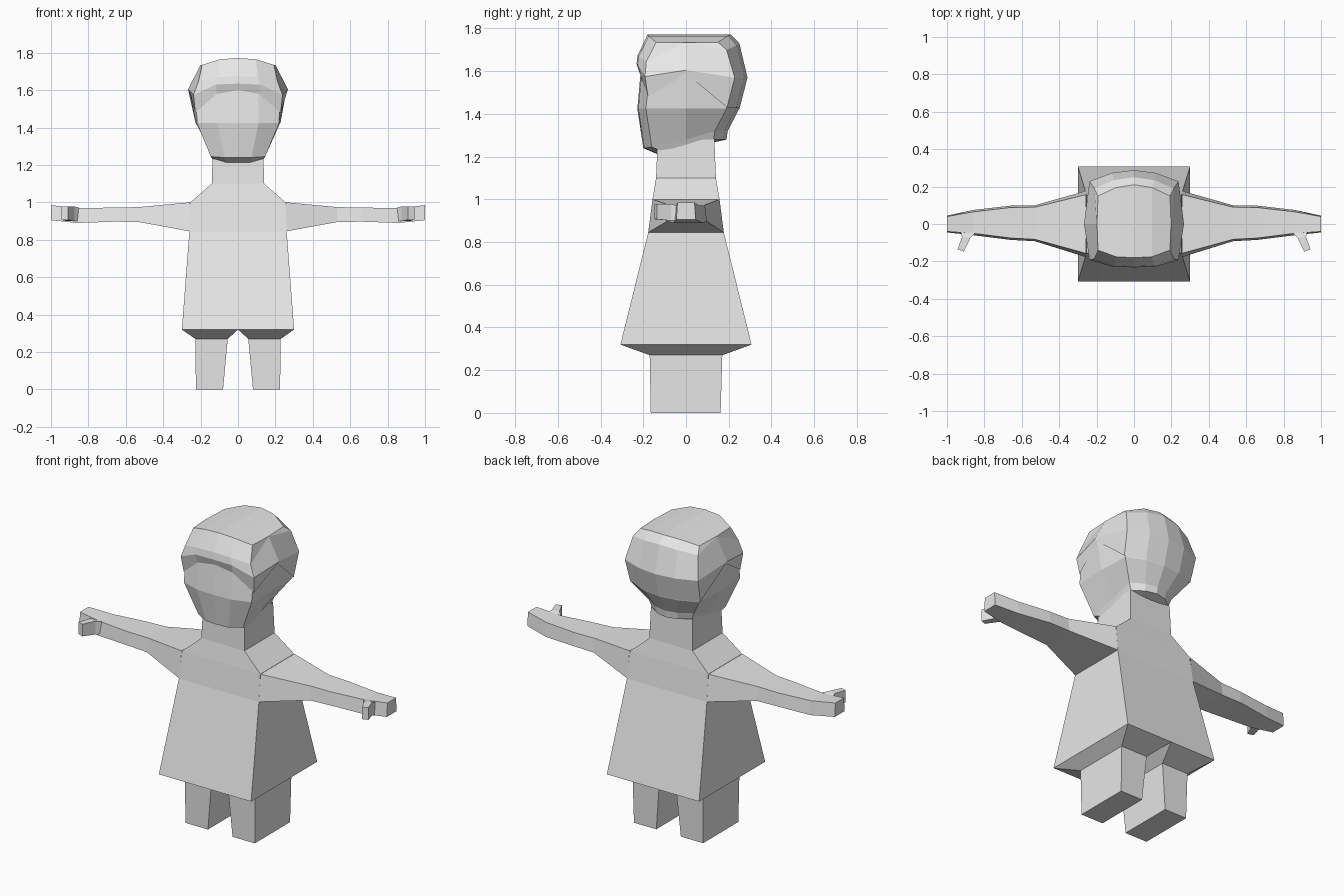
import bpy
import bmesh

cube = bpy.data.objects.get("Cube")
if cube:
    bpy.data.objects.remove(cube, do_unlink=True)

grey = bpy.data.materials.new("plain_grey")
grey.use_nodes = True
grey.diffuse_color = (0.8, 0.8, 0.8, 1)
grey.node_tree.nodes["Principled BSDF"].inputs["Base Color"].default_value = (0.8, 0.8, 0.8, 1)


def loft(name, rings, start=None, end=None):
    """Skin rings of equal length; start and end list the cap faces by ring index."""
    bm = bmesh.new()
    rows = [[bm.verts.new(p) for p in ring] for ring in rings]
    n = len(rows[0])
    for a, b in zip(rows, rows[1:]):
        for i in range(n):
            j = (i + 1) % n
            bm.faces.new((a[i], a[j], b[j], b[i]))
    for row, caps in ((rows[0], start), (rows[-1], end)):
        for cap in caps or []:
            bm.faces.new([row[i] for i in cap])
    bmesh.ops.recalc_face_normals(bm, faces=bm.faces)
    mesh = bpy.data.meshes.new(name)
    bm.to_mesh(mesh)
    bm.free()
    mesh.materials.append(grey)
    obj = bpy.data.objects.new(name, mesh)
    bpy.context.collection.objects.link(obj)
    return obj


QUAD = [(0, 1, 2, 3)]


def rect(x0, x1, y0, y1, z):
    return [(x0, y0, z), (x1, y0, z), (x1, y1, z), (x0, y1, z)]


def skull_ring(side, corner, front, back, zs):
    """Twelve-sided ring; zs runs front centre, front, corner, side, corner, back, back centre."""
    half = [(0, front), (corner * 0.5, front + 0.005), (corner, front + 0.04), (side, 0),
            (corner, back - 0.06), (corner * 0.5, back - 0.015), (0, back)]
    pts = [(x, y, z) for (x, y), z in zip(half, zs)]
    return pts + [(-x, y, z) for x, y, z in pts[5:0:-1]]


CROWN = [(0, 1, 5, 6), (1, 2, 4, 5), (2, 3, 4), (0, 6, 7, 11), (11, 7, 8, 10), (8, 9, 10)]

# Dress, shoulders and neck
profile = [(0.3, 0.307, 0.32), (0.26, 0.177, 0.845), (0.255, 0.157, 1.0),
           (0.14, 0.14, 1.1), (0.135, 0.133, 1.28)]
loft("dress_and_neck", [rect(-x, x, -y, y, z) for x, y, z in profile])

for label, s in (("left", 1), ("right", -1)):
    # Leg, widening into half of the dress hem
    loft(label + "_leg", [rect(s * 0.08, s * 0.225, -0.165, 0.162, 0),
                          rect(s * 0.055, s * 0.228, -0.17, 0.17, 0.27),
                          rect(0, s * 0.3, -0.307, 0.307, 0.32)], start=QUAD)

    # Arm sections: x, front, back, bottom, top, narrowing of the upper edges
    sections = [(0.257, -0.177, 0.177, 0.845, 1.0, 0.02),
                (0.53, -0.092, 0.1, 0.895, 0.975, 0.01),
                (0.66, -0.085, 0.098, 0.897, 0.972, 0.01),
                (0.86, -0.06, 0.075, 0.89, 0.97, 0.01),
                (1.0, -0.045, 0.045, 0.905, 0.985, 0.005)]
    loft(label + "_arm", [[(s * x, f, b), (s * x, k, b), (s * x, k - n, t), (s * x, f + n, t)]
                          for x, f, k, b, t, n in sections], end=QUAD)

    # Thumb
    thumb = []
    for (xa, ya), (xb, yb), low, high in (((0.85, -0.05), (0.925, -0.045), 0.9, 0.972),
                                          ((0.875, -0.075), (0.92, -0.07), 0.9, 0.978),
                                          ((0.91, -0.147), (0.943, -0.135), 0.907, 0.978)):
        thumb.append([(s * xa, ya, low), (s * xb, yb, low), (s * xb, yb, high), (s * xa, ya, high)])
    loft(label + "_thumb", thumb, end=QUAD)

# Head, from the underside of the jaw to below the hair
loft("head", [
    skull_ring(0.13, 0.13, -0.13, 0.19, [1.21, 1.21, 1.217, 1.245, 1.28, 1.28, 1.28]),
    skull_ring(0.148, 0.145, -0.2, 0.195, [1.24, 1.24, 1.245, 1.28, 1.32, 1.32, 1.32]),
    skull_ring(0.226, 0.22, -0.228, 0.25, [1.425] * 7),
    skull_ring(0.257, 0.222, -0.212, 0.265, [1.6, 1.6, 1.57, 1.59, 1.55, 1.55, 1.55]),
    skull_ring(0.18, 0.18, -0.17, 0.2, [1.7] * 7),
], start=CROWN, end=CROWN)

# Hair cap with an arched fringe
loft("hair", [
    skull_ring(0.257, 0.228, -0.218, 0.252, [1.6, 1.58, 1.48, 1.59, 1.43, 1.43, 1.43]),
    skull_ring(0.267, 0.238, -0.232, 0.288, [1.635, 1.63, 1.575, 1.605, 1.57, 1.57, 1.57]),
    skull_ring(0.2, 0.212, -0.226, 0.25, [1.675, 1.67, 1.645, 1.735, 1.7, 1.72, 1.73]),
    skull_ring(0.198, 0.192, -0.18, 0.21, [1.772, 1.765, 1.735, 1.735, 1.735, 1.765, 1.772]),
], end=CROWN)
